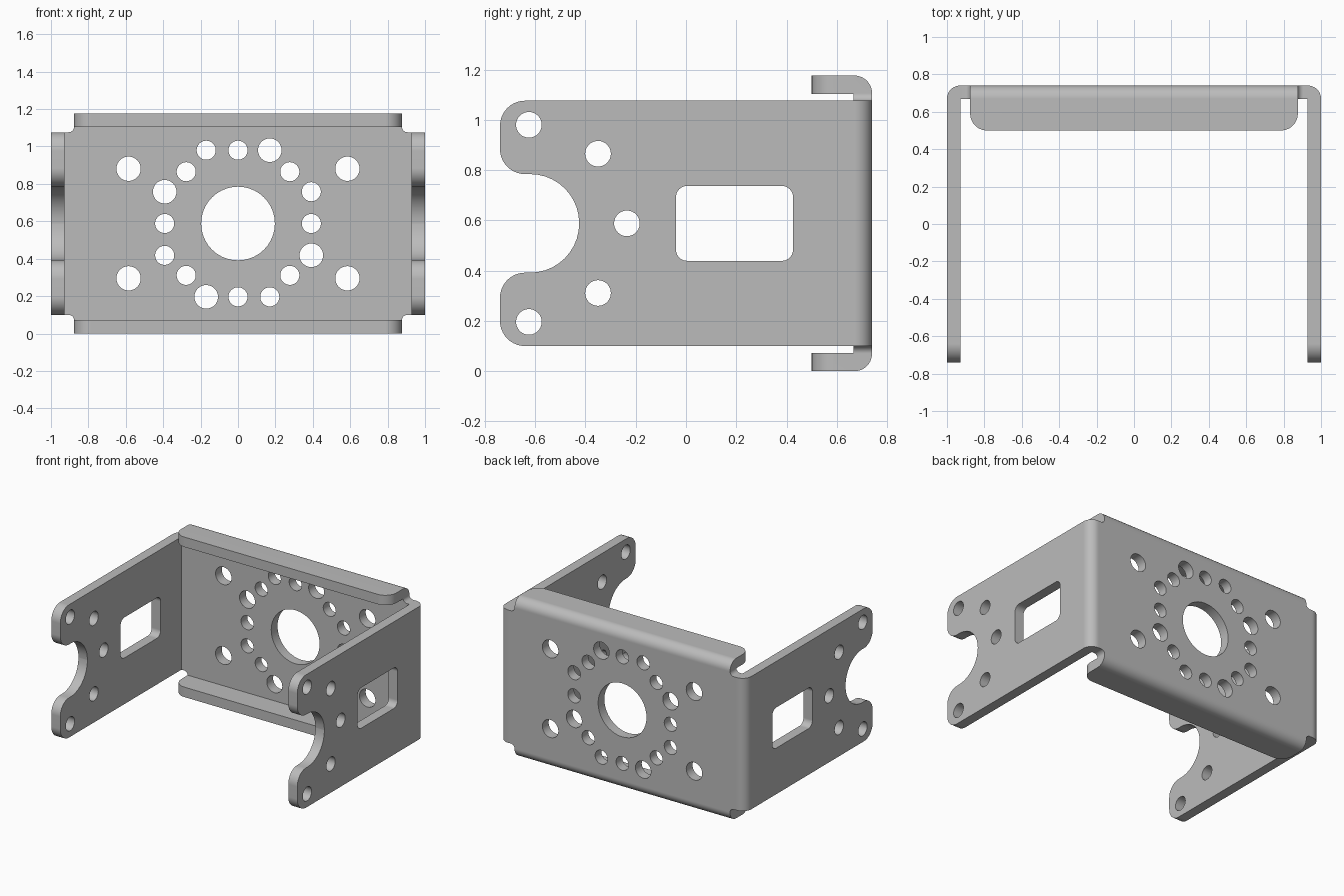
import bpy, bmesh, math
from mathutils import Vector

cube = bpy.data.objects.get("Cube")
if cube:
    bpy.data.objects.remove(cube, do_unlink=True)

MID = 0.588          # half of the full height
T = 0.073            # sheet thickness
BEND = 0.07          # outer bend radius
IN_X, IN_Y = 1 - T, 0.74 - T

steel = bpy.data.materials.new("plain_grey_steel")
steel.use_nodes = True
GREY = (0.5, 0.5, 0.5, 1)
steel.diffuse_color = GREY
steel.node_tree.nodes["Principled BSDF"].inputs["Base Color"].default_value = GREY


def rounded(corners, steps=10):
    """Outline from right-angled corners (u, v[, radius])."""
    out = []
    for i, c in enumerate(corners):
        p = Vector(c[:2])
        r = c[2] if len(c) > 2 else 0
        if not r:
            out.append(p)
            continue
        d1 = (Vector(corners[i - 1][:2]) - p).normalized()
        d2 = (Vector(corners[(i + 1) % len(corners)][:2]) - p).normalized()
        for k in range(steps + 1):
            a = math.pi / 2 * k / steps
            out.append(p + r * (d1 + d2 - d2 * math.cos(a) - d1 * math.sin(a)))
    return [p for i, p in enumerate(out) if (p - out[i - 1]).length > 1e-5]


def rect(u, v, hu, hv, r):
    return rounded([(u - hu, v - hv, r), (u + hu, v - hv, r),
                    (u + hu, v + hv, r), (u - hu, v + hv, r)])


def circle(u, v, r):
    return rect(u, v, r, r, r)


def prisms(name, outlines, axis, lo, hi):
    """Extrude outlines along an axis into one object."""
    bm = bmesh.new()
    for outline in outlines:
        rings = []
        for w in (lo, hi):
            ring = []
            for p in outline:
                co = list(p)
                co.insert(axis, w)
                ring.append(bm.verts.new(co))
            rings.append(ring)
            bm.faces.new(ring)
        a, b = rings
        for i in range(len(a)):
            bm.faces.new((a[i - 1], a[i], b[i], b[i - 1]))
    bmesh.ops.recalc_face_normals(bm, faces=bm.faces)
    mesh = bpy.data.meshes.new(name)
    bm.to_mesh(mesh)
    bm.free()
    mesh.materials.append(steel)
    obj = bpy.data.objects.new(name, mesh)
    bpy.context.collection.objects.link(obj)
    return obj


def combine(target, other, operation):
    """Apply a boolean and discard the second object."""
    mod = target.modifiers.new("combine", 'BOOLEAN')
    mod.operation, mod.solver, mod.object = operation, 'EXACT', other
    bpy.ops.object.select_all(action='DESELECT')
    target.select_set(True)
    bpy.context.view_layer.objects.active = target
    bpy.ops.object.modifier_apply(modifier=mod.name)
    bpy.data.objects.remove(other, do_unlink=True)


# U-shaped wrap: back panel and two side arms
bracket = prisms("bracket", [rounded([
    (-1, -0.8), (-1, 0.74, BEND), (1, 0.74, BEND), (1, -0.8),
    (IN_X, -0.8), (IN_X, IN_Y), (-IN_X, IN_Y), (-IN_X, -0.8)])], 2, -0.6, 0.6)

# Forked outline of the side arms
arm_shape = prisms("arm_shape", [rounded([
    (0.8, 0.488), (-0.74, 0.488, 0.1), (-0.74, 0.196, 0.1), (-0.425, 0.196, 0.195),
    (-0.425, -0.196, 0.195), (-0.74, -0.196, 0.1), (-0.74, -0.488, 0.1),
    (0.8, -0.488)])], 0, -1.1, 1.1)
combine(bracket, arm_shape, 'INTERSECT')

# Top and bottom flanges folded from the back panel
flanges = prisms("flanges", [rounded([
    (0.5, MID), (0.74, MID, BEND), (0.74, -MID, BEND), (0.5, -MID),
    (0.5, T - MID), (IN_Y, T - MID), (IN_Y, MID - T), (0.5, MID - T)])], 0, -0.92, 0.92)

# Rounded bend reliefs at the four corners
reliefs = [rounded([(sx * 0.876, sz * 0.488, 0.03), (sx * 1.1, sz * 0.488),
                    (sx * 1.1, sz * 0.8), (sx * 0.876, sz * 0.8)])
           for sx in (-1, 1) for sz in (-1, 1)]
combine(flanges, prisms("reliefs", reliefs, 1, -1, 1), 'DIFFERENCE')

# Rounded front corners of the flanges
arc = [(0.786 + 0.09 * math.cos(a), 0.59 - 0.09 * math.sin(a))
       for a in (math.pi / 2 * k / 10 for k in range(11))]
corners = [[Vector((s * u, v)) for u, v in arc + [(0.786, 0.45), (0.9, 0.45), (0.9, 0.59)]]
           for s in (-1, 1)]
combine(flanges, prisms("flange_corners", corners, 2, -1, 1), 'DIFFERENCE')
combine(bracket, flanges, 'UNION')

# Back panel holes: centre bore, corner holes and a four-fold ring
holes = [circle(0, 0, 0.197)]
holes += [circle(sx * 0.585, sz * 0.293, 0.065) for sx in (-1, 1) for sz in (-1, 1)]
for u, v, r in ((0, 0.392, 0.051), (0.17, 0.392, 0.063),
                (0.277, 0.277, 0.051), (0.392, 0.17, 0.051)):
    for turn in range(4):
        holes.append(circle(u, v, r))
        u, v = v, -u
combine(bracket, prisms("panel_holes", holes, 1, 0.6, 0.8), 'DIFFERENCE')

# Side arm holes and window
holes = [circle(-0.235, 0, 0.051), rect(0.193, 0, 0.233, 0.149, 0.045)]
holes += [circle(u, s * v, 0.051) for u, v in ((-0.625, 0.392), (-0.35, 0.277)) for s in (-1, 1)]
combine(bracket, prisms("arm_holes", holes, 0, -1.1, 1.1), 'DIFFERENCE')

# Stand on the ground, smooth the bends and bores
for v in bracket.data.vertices:
    v.co.z += MID
bpy.ops.object.shade_smooth_by_angle(angle=math.radians(30))
normals = bracket.modifiers.new("flat_panels", 'WEIGHTED_NORMAL')
normals.keep_sharp = True
